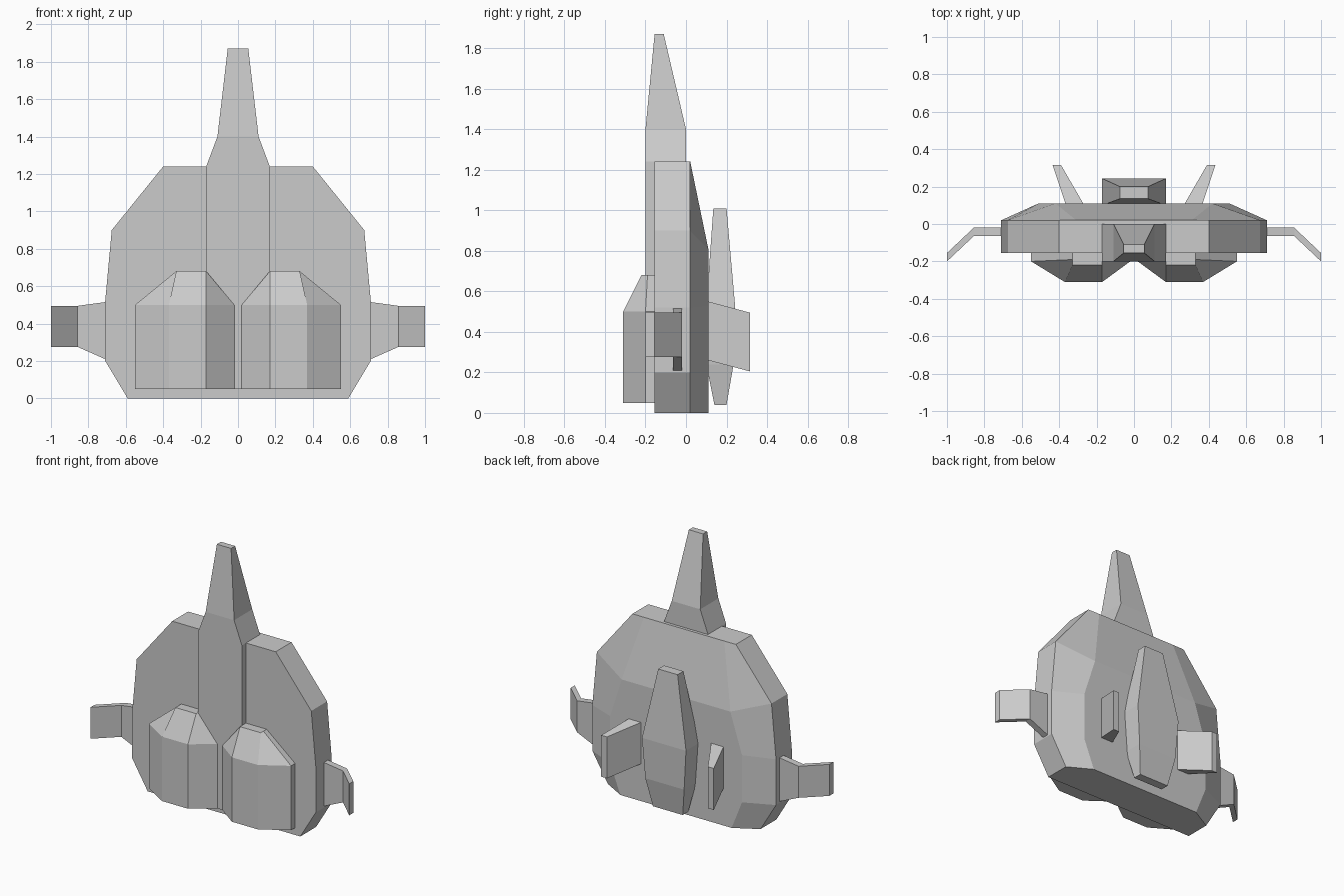
import bpy, bmesh

if "Cube" in bpy.data.objects:
    bpy.data.objects.remove(bpy.data.objects["Cube"])


def loft(name, rings, mirror=False):
    """Skin a list of equal-length point rings, cap both ends."""
    bm = bmesh.new()
    rows = [[bm.verts.new(p) for p in ring] for ring in rings]
    n = len(rows[0])
    for a, b in zip(rows, rows[1:]):
        for i in range(n):
            j = (i + 1) % n
            bm.faces.new((a[i], a[j], b[j], b[i]))
    bm.faces.new(rows[0])
    bm.faces.new(rows[-1])
    if mirror:
        half = bm.verts[:] + bm.edges[:] + bm.faces[:]
        copy = bmesh.ops.duplicate(bm, geom=half)["geom"]
        for v in copy:
            if isinstance(v, bmesh.types.BMVert):
                v.co.x *= -1
    bmesh.ops.recalc_face_normals(bm, faces=bm.faces[:])
    mesh = bpy.data.meshes.new(name)
    bm.to_mesh(mesh)
    bm.free()
    obj = bpy.data.objects.new(name, mesh)
    bpy.context.collection.objects.link(obj)
    return obj


def rect_z(hx, y0, y1, z):
    """Horizontal rectangle centred on x = 0."""
    return [(-hx, y0, z), (hx, y0, z), (hx, y1, z), (-hx, y1, z)]


# Hull: rows across the width from bottom to top
# z, half width of slab, half width and depth of the bevelled back
hull_rows = [(0, .59, .43, .11), (.20, .71, .51, .11), (.52, .71, .51, .11),
             (.90, .675, .42, .11), (1.24, .40, .31, .021)]
back_z = [0, .20, .53, .81, 1.24]
rings = []
for (z, w, b, y), zb in zip(hull_rows, back_z):
    rings.append([(-w, -.155, z), (w, -.155, z), (w, .02, z),
                  (b, y, zb), (-b, y, zb), (-w, .02, z)])
loft("hull", rings)

# Central spine with tapering spire
loft("spine", [rect_z(.17, -.20, 0, .05), rect_z(.17, -.20, 0, 1.24),
               rect_z(.11, -.20, 0, 1.40), rect_z(.055, -.155, -.11, 1.87)])

# Two front pods with chamfered tops
section = [(.02, -.15), (.02, -.20), (.17, -.31), (.37, -.31), (.55, -.20), (.55, -.15)]
crown = [(.17, -.15), (.17, -.19), (.17, -.22), (.33, -.22), (.33, -.19), (.33, -.15)]
loft("front_pods", [[(x, y, z) for x, y in s]
                    for s, z in ((section, .05), (section, .50), (crown, .68))], True)

# Long pod on the back
loft("back_pod", [rect_z(.115, .14, .20, .04), rect_z(.15, .10, .235, .24),
                  rect_z(.17, .10, .243, .52), rect_z(.075, .135, .20, 1.01)])

# Swept rear fins
loft("rear_fins", [
    [(.26, .09, .265), (.36, .09, .265), (.36, .09, .555), (.26, .09, .555)],
    [(.39, .315, .205), (.435, .315, .205), (.435, .315, .495), (.39, .315, .495)]], True)

# Bent side fins: x, front y, back y, bottom z, top z
stations = [(.69, -.065, -.02, .205, .52), (.71, -.065, -.02, .21, .515),
            (.857, -.065, -.02, .275, .495), (1.0, -.20, -.155, .275, .495)]
loft("side_fins", [[(x, a, lo), (x, b, lo), (x, b, hi), (x, a, hi)]
                   for x, a, b, lo, hi in stations], True)
